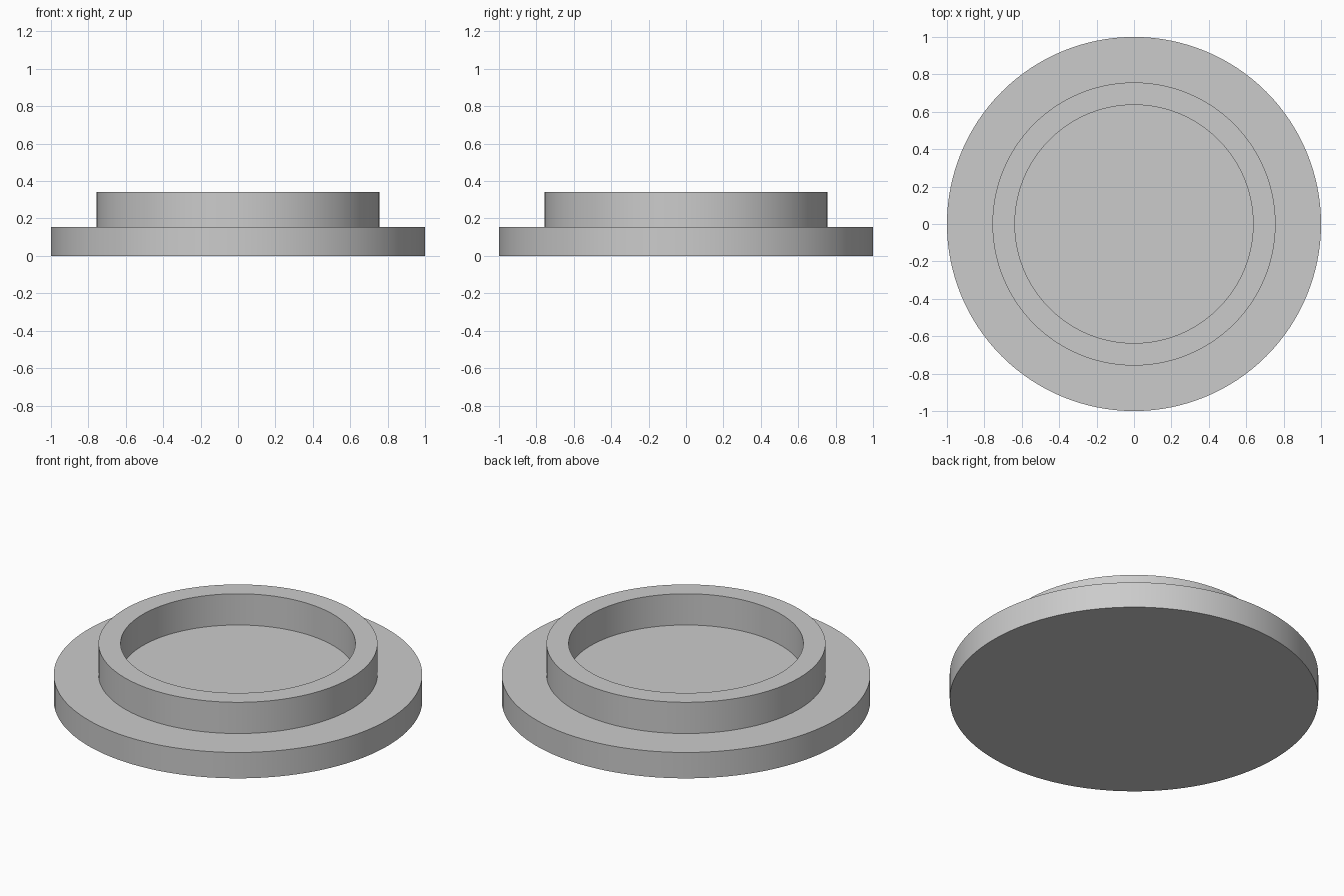
import bpy
import bmesh
import math

SEGMENTS = 128
FLANGE_RADIUS, RING_OUTER, RING_INNER = 1.0, 0.757, 0.637
FLANGE_TOP, RING_TOP = 0.155, 0.342

cube = bpy.data.objects.get("Cube")
if cube:
    bpy.data.objects.remove(cube, do_unlink=True)

# Plain grey material
grey = bpy.data.materials.new("light_grey")
grey.use_nodes = True
colour = (0.6, 0.6, 0.6, 1.0)
grey.diffuse_color = colour
grey.node_tree.nodes["Principled BSDF"].inputs["Base Color"].default_value = colour


def lathe(name, profile):
    """Revolve a radius/height profile around z into a closed solid."""
    bm = bmesh.new()
    verts = [bm.verts.new((r, 0, z)) for r, z in profile]
    edges = [bm.edges.new(pair) for pair in zip(verts, verts[1:])]
    bmesh.ops.spin(bm, geom=verts + edges, cent=(0, 0, 0), axis=(0, 0, 1),
                   angle=math.tau, steps=SEGMENTS, use_merge=True)
    bmesh.ops.remove_doubles(bm, verts=bm.verts[:], dist=0.0001)
    # Cap the bottom and the recessed floor
    rims = [e for e in bm.edges if e.is_boundary]
    bmesh.ops.holes_fill(bm, edges=rims, sides=0)
    bmesh.ops.recalc_face_normals(bm, faces=bm.faces[:])
    mesh = bpy.data.meshes.new(name)
    bm.to_mesh(mesh)
    bm.free()
    mesh.materials.append(grey)
    obj = bpy.data.objects.new(name, mesh)
    bpy.context.collection.objects.link(obj)
    bpy.ops.object.select_all(action="DESELECT")
    obj.select_set(True)
    bpy.context.view_layer.objects.active = obj
    bpy.ops.object.shade_smooth_by_angle(angle=math.radians(30))
    return obj


# Round flange with a raised ring around a flat floor
lathe("flanged_cap", [
    (FLANGE_RADIUS, 0),
    (FLANGE_RADIUS, FLANGE_TOP),
    (RING_OUTER, FLANGE_TOP),
    (RING_OUTER, RING_TOP),
    (RING_INNER, RING_TOP),
    (RING_INNER, FLANGE_TOP),
])
